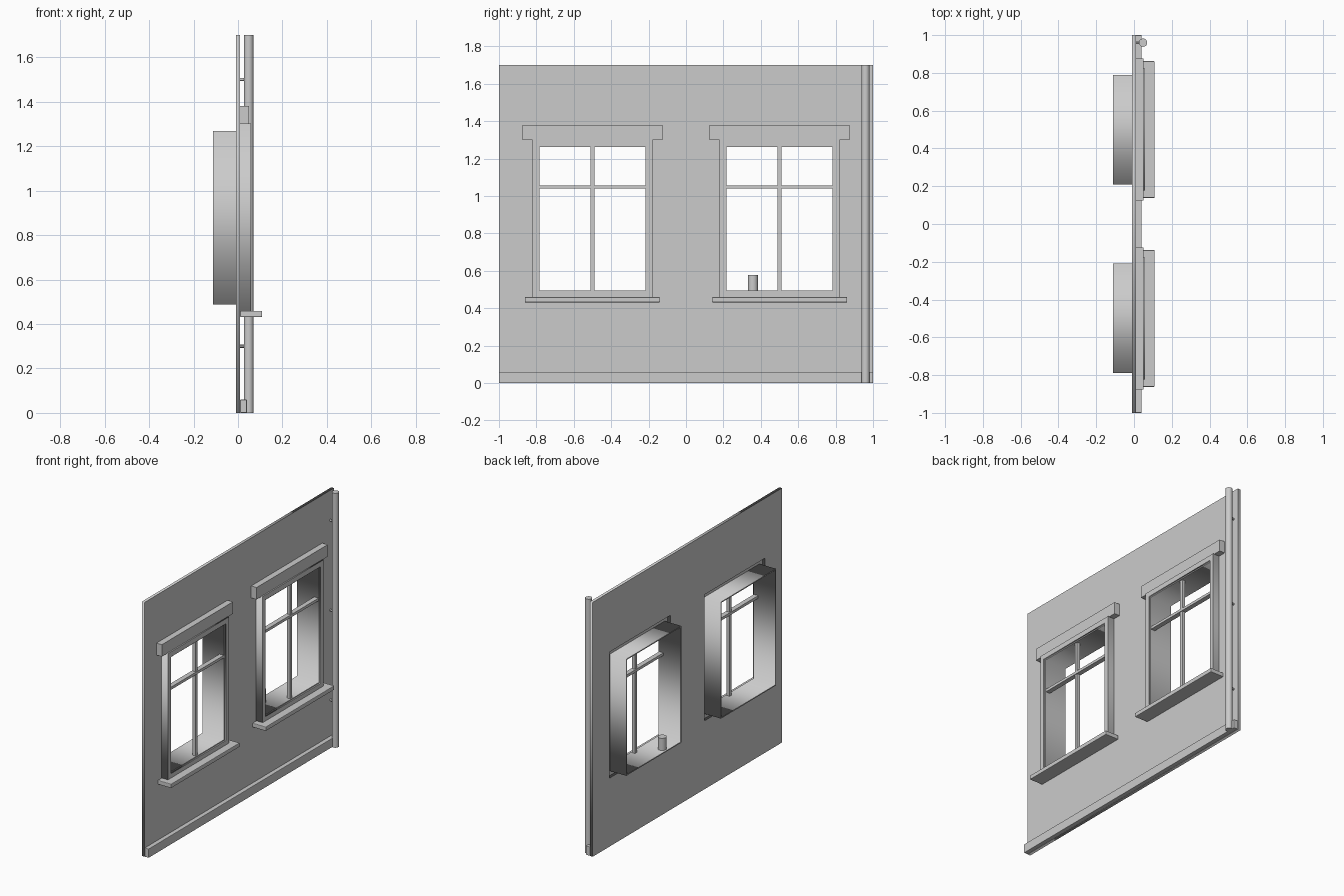
import bpy, bmesh
from mathutils import Vector

if "Cube" in bpy.data.objects:
    bpy.data.objects.remove(bpy.data.objects["Cube"])


def box(name, x, y, z, bevel=0.0):
    bm = bmesh.new()
    bmesh.ops.create_cube(bm, size=1)
    for v in bm.verts:
        v.co = Vector([(r[0] + r[1]) / 2 + c * (r[1] - r[0]) for r, c in zip((x, y, z), v.co)])
    me = bpy.data.meshes.new(name)
    bm.to_mesh(me)
    bm.free()
    ob = bpy.data.objects.new(name, me)
    bpy.context.collection.objects.link(ob)
    if bevel:
        m = ob.modifiers.new("bevel", "BEVEL")
        m.width, m.segments = bevel, 2
    return ob


def panel(name, x, outer, holes):
    """Slab in the yz plane, extruded along x, with rectangular holes."""
    cu = bpy.data.curves.new(name, "CURVE")
    cu.dimensions, cu.fill_mode = "2D", "BOTH"
    cu.extrude = (x[1] - x[0]) / 2
    for y0, y1, z0, z1 in [outer] + holes:
        sp = cu.splines.new("POLY")
        sp.points.add(3)
        for p, (a, b) in zip(sp.points, ((y0, z0), (y1, z0), (y1, z1), (y0, z1))):
            p.co = (a, b, 0, 1)
        sp.use_cyclic_u = True
    ob = bpy.data.objects.new(name, cu)
    bpy.context.collection.objects.link(ob)
    # local x -> y, local y -> z, local z -> x
    ob.rotation_euler = (1.5707963, 0, 1.5707963)
    ob.location.x = (x[0] + x[1]) / 2
    bpy.context.view_layer.objects.active = ob
    bpy.ops.object.select_all(action="DESELECT")
    ob.select_set(True)
    bpy.ops.object.convert(target="MESH")
    return bpy.context.object


def cylinder(name, r, depth, loc, rot=(0, 0, 0), sides=24):
    bpy.ops.mesh.primitive_cylinder_add(vertices=sides, radius=r, depth=depth,
                                        location=loc, rotation=rot)
    ob = bpy.context.object
    ob.name = name
    bpy.ops.object.shade_smooth_by_angle()
    return ob


CENTRES = (-0.5, 0.5)
Z0, Z1 = 0.488, 1.268

# wall with two openings, and skirting along its foot
panel("wall", (-0.01, 0.01), (-1, 1, 0, 1.7),
      [(c - 0.32, c + 0.32, 0.457, 1.30) for c in CENTRES])
box("skirting", (0.01, 0.04), (-1, 1), (0, 0.06), 0.003)

for i, c in enumerate(CENTRES):
    n = f"window_{i + 1}_"
    # frame around the opening, and thin reveal box behind it
    panel(n + "frame", (0.01, 0.058), (c - 0.322, c + 0.322, 0.455, 1.302),
          [(c - 0.29, c + 0.29, Z0, Z1)])
    panel(n + "reveal", (-0.112, 0.05), (c - 0.29, c + 0.29, Z0, Z1),
          [(c - 0.283, c + 0.283, Z0 + 0.007, Z1 - 0.007)])
    # glazing bars
    box(n + "upright_bar", (0.02, 0.042), (c - 0.01, c + 0.01), (Z0, Z1))
    box(n + "cross_bar", (0.015, 0.047), (c - 0.287, c + 0.287), (1.039, 1.057))
    # lintel and sill
    box(n + "lintel", (0.01, 0.05), (c - 0.375, c + 0.375), (1.30, 1.38))
    box(n + "sill", (0.01, 0.109), (c - 0.362, c + 0.362), (0.431, 0.459), 0.004)

# pot standing on the reveal floor
cylinder("pot", 0.027, 0.082, (-0.075, 0.358, 0.535))

# drainpipe with wall pegs
cylinder("drainpipe", 0.022, 1.7, (0.048, 0.96, 0.85))
for k, z in enumerate((0.3, 0.9, 1.5)):
    cylinder(f"pipe_peg_{k + 1}", 0.007, 0.036, (0.024, 0.96, z), (0, 1.5707963, 0), 12)
